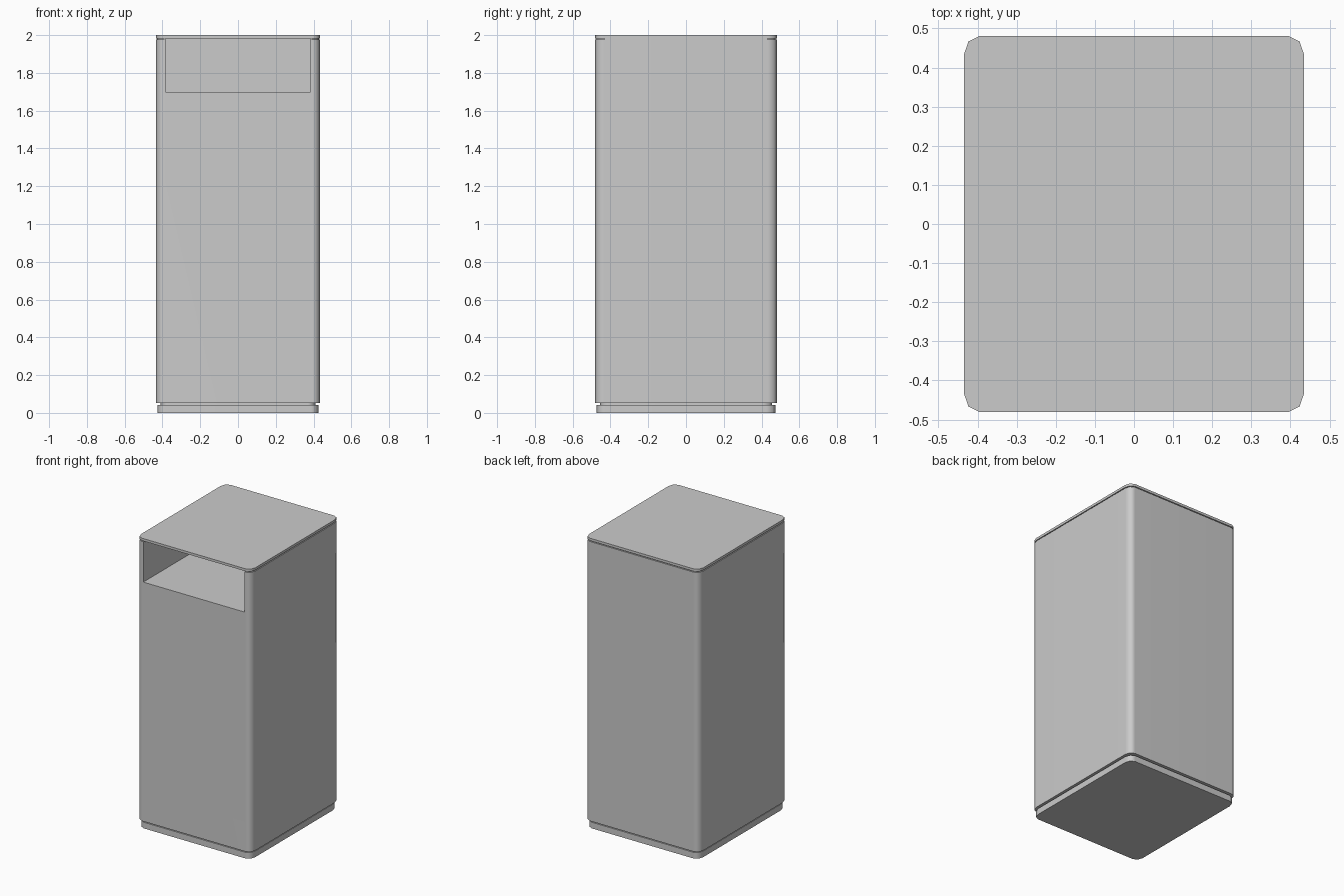
import bpy, bmesh, math

if "Cube" in bpy.data.objects:
    bpy.data.objects.remove(bpy.data.objects["Cube"])


def rounded_prism(name, hx, hy, z0, z1, rx=0.04, ry=0.048, seg=2):
    """Upright block with rounded vertical corners."""
    pts = []
    for q, (sx, sy) in enumerate([(1, 1), (-1, 1), (-1, -1), (1, -1)]):
        for i in range(seg + 1):
            a = math.pi / 2 * (q + i / seg)
            pts.append((sx * (hx - rx) + rx * math.cos(a),
                        sy * (hy - ry) + ry * math.sin(a)))
    bm = bmesh.new()
    face = bm.faces.new([bm.verts.new((x, y, z0)) for x, y in pts])
    top = bmesh.ops.extrude_face_region(bm, geom=[face])
    verts = [v for v in top["geom"] if isinstance(v, bmesh.types.BMVert)]
    bmesh.ops.translate(bm, verts=verts, vec=(0, 0, z1 - z0))
    bmesh.ops.recalc_face_normals(bm, faces=bm.faces)
    mesh = bpy.data.meshes.new(name)
    bm.to_mesh(mesh)
    bm.free()
    ob = bpy.data.objects.new(name, mesh)
    bpy.context.collection.objects.link(ob)
    return ob


def activate(ob):
    bpy.ops.object.select_all(action='DESELECT')
    ob.select_set(True)
    bpy.context.view_layer.objects.active = ob


# Plinth and the recessed shadow gap above it
plinth = rounded_prism("plinth", 0.427, 0.473, 0.0, 0.042)
lower_gap = rounded_prism("lower_gap", 0.41, 0.455, 0.042, 0.052)

# Main body, upper shadow gap and lid
body = rounded_prism("body", 0.435, 0.481, 0.052, 1.977)
upper_gap = rounded_prism("upper_gap", 0.428, 0.474, 1.977, 1.983)
lid = rounded_prism("lid", 0.435, 0.481, 1.983, 2.0)

# Deep niche open to the front, closed above by the lid
bpy.ops.mesh.primitive_cube_add(size=1, location=(0, -0.08, 1.90))
cutter = bpy.context.object
cutter.name = "niche_cutter"
cutter.scale = (0.77, 1.04, 0.40)
cutter.hide_render = True
for ob in (body, upper_gap):
    activate(ob)
    cut = ob.modifiers.new("niche", 'BOOLEAN')
    cut.operation = 'DIFFERENCE'
    cut.solver = 'EXACT'
    cut.object = cutter
    bpy.ops.object.modifier_apply(modifier=cut.name)
bpy.data.objects.remove(cutter)

# Smooth corners, with the large panels kept flat
for ob in (plinth, lower_gap, body, upper_gap, lid):
    activate(ob)
    bpy.ops.object.shade_smooth_by_angle(angle=math.radians(50))
    ob.modifiers.new("flat_panels", 'WEIGHTED_NORMAL').keep_sharp = True
